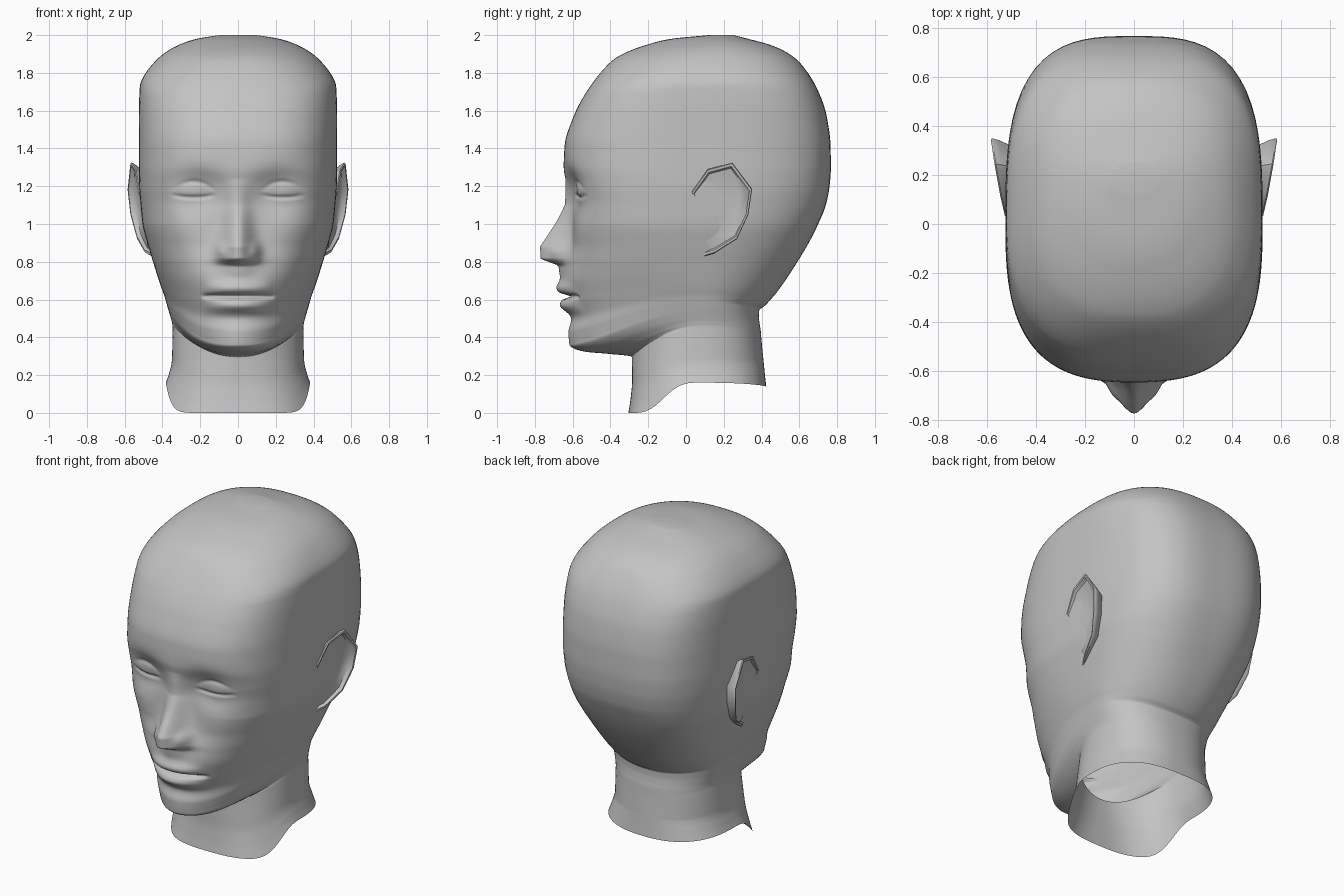
import bpy, bmesh, math

if "Cube" in bpy.data.objects:
    bpy.data.objects.remove(bpy.data.objects["Cube"])

COLS, SUB = 128, 12

# Cranium and face rings: height, front y, half width, back y
UPPER = [(2.0, .12, .10, .25), (1.98, -.08, .22, .33), (1.945, -.22, .32, .455),
         (1.88, -.37, .42, .575), (1.725, -.51, .52, .69), (1.57, -.595, .525, .745),
         (1.42, -.642, .525, .765), (1.3, -.648, .525, .767), (1.2, -.632, .523, .76),
         (1.1, -.608, .515, .74), (1.0, -.598, .505, .70), (.9, -.605, .48, .65),
         (.8, -.635, .45, .59)]
# Jaw and neck rings, tilted: front y, front z, half width, side z, back y, back z
LOWER = [(-.655, .70, .425, .72, .525, .70), (-.64, .60, .405, .66, .47, .625),
         (-.607, .50, .39, .62, .42, .57), (-.622, .43, .38, .585, .387, .54),
         (-.617, .36, .37, .55, .386, .51), (-.54, .325, .358, .51, .39, .47),
         (-.405, .312, .35, .48, .395, .44), (-.287, .295, .346, .45, .40, .38),
         (-.285, .175, .35, .28, .412, .26), (-.293, .08, .365, .21, .418, .20),
         (-.305, 0, .382, .16, .425, .14)]
# Section shape by side height: centre y, front and back squareness, tilt power
SHAPE = [(2.0, .18, 2.1, 2.1, 3), (1.88, .10, 2.4, 2.6, 3), (1.7, .03, 2.8, 3.1, 3),
         (1.3, 0, 2.8, 3.1, 3), (1.0, 0, 2.75, 2.9, 3), (.8, .02, 2.4, 2.6, 3),
         (.66, .07, 2.1, 2.3, 3), (.56, .08, 1.85, 2.3, 3), (.48, .08, 1.85, 2.3, 2.5),
         (.45, .08, 2.1, 2.3, 2), (.28, .07, 2.4, 2.3, 4), (.16, .06, 2.8, 2.6, 14)]
# Nose by height: projection, half width
NOSE = [(1.24, 0, .055), (1.1, .036, .06), (1.0, .095, .068), (.93, .138, .076),
        (.88, .165, .084), (.815, .138, .09), (.797, .085, .09), (.78, .035, .085),
        (.72, .012, .06), (.66, 0, .06)]


def lookup(table, z):
    """Linear interpolation in a table sorted by falling height."""
    if z >= table[0][0]:
        return table[0][1:]
    for a, b in zip(table, table[1:]):
        if z >= b[0]:
            t = (a[0] - z) / (a[0] - b[0])
            return [p + (q - p) * t for p, q in zip(a[1:], b[1:])]
    return table[-1][1:]


def smooth_rows(rows, sub):
    """Monotone cubic interpolation through the key rings."""
    def slope(i, k):
        if i == 0 or i == len(rows) - 1:
            j = min(i, len(rows) - 2)
            return rows[j + 1][k] - rows[j][k]
        a, b = rows[i][k] - rows[i - 1][k], rows[i + 1][k] - rows[i][k]
        return 2 * a * b / (a + b) if a * b > 0 else 0
    out = []
    for i in range(len(rows) - 1):
        for j in range(sub):
            t = j / sub
            out.append([(2*t**3 - 3*t*t + 1) * rows[i][k] + (t**3 - 2*t*t + t) * slope(i, k)
                        + (3*t*t - 2*t**3) * rows[i + 1][k] + (t**3 - t*t) * slope(i + 1, k)
                        for k in range(len(rows[0]))])
    return out + [list(rows[-1])]


def bump(x, z, cx, cz, sx, sz):
    return math.exp(-((x - cx) / sx) ** 2 - ((z - cz) / sz) ** 2)


def features(x, z):
    """Forward displacement of the face at a point of the front."""
    x = abs(x)
    if z > 1.6 or z < .42:
        return 0
    # nose and nostril wings
    amount, width = lookup(NOSE, z)
    d = amount * math.exp(-(x / width) ** 2.1)
    d += .03 * bump(x, z, .09, .855, .03, .04)
    # eye socket, eyeball and cheekbone
    d -= .075 * bump(x, z, .215, 1.175, .125, .095)
    d += .048 * bump(x, z, .235, 1.17, .095, .062)
    d += .018 * bump(x, z, .3, .97, .13, .14)
    # closed lid line and lid crease
    e = 1 - ((x - .235) / .115) ** 2
    if e > 0:
        d -= .014 * e ** .5 * math.exp(-((z - 1.155 + .015 * e) / .009) ** 2)
        d -= .008 * e ** .5 * math.exp(-((z - 1.175 - .05 * e) / .011) ** 2)
    # lips and mouth line
    m = 1 - (x / .19) ** 2
    if m > 0:
        d += .034 * m * math.exp(-((z - .658) / .034) ** 2)
        d += .038 * m * math.exp(-((z - .565) / .036) ** 2)
        d -= .048 * m ** .5 * math.exp(-((z - .617) / .011) ** 2)
    return d


def make_object(name, bm, mat):
    me = bpy.data.meshes.new(name)
    bm.to_mesh(me)
    bm.free()
    me.materials.append(mat)
    ob = bpy.data.objects.new(name, me)
    bpy.context.collection.objects.link(ob)
    return ob


def bridge(bm, rings):
    for a, b in zip(rings, rings[1:]):
        for j in range(len(a)):
            k = (j + 1) % len(a)
            bm.faces.new((a[j], b[j], b[k], a[k]))


grey = bpy.data.materials.new("plain grey")
grey.diffuse_color = (.55, .55, .55, 1)
grey.use_nodes = True
grey.node_tree.nodes["Principled BSDF"].inputs["Base Color"].default_value = grey.diffuse_color

# Head and neck: one lofted skin, open at the bottom
keys = [(yf, z, w, z, yb, z) for z, yf, w, yb in UPPER] + LOWER
bm = bmesh.new()
rings = []
for yf, zf, w, zs, yb, zb in smooth_rows(keys, SUB):
    ys, nf, nb, p = lookup(SHAPE, zs)
    ring = []
    for j in range(COLS):
        th = 2 * math.pi * j / COLS
        phi = th - .55 * math.sin(th)      # denser columns on the face
        s, c = math.sin(phi), math.cos(phi)
        front = c > 0
        n = nf if front else nb
        r = (abs(s) ** n + abs(c) ** n) ** (-1 / n)
        x = w * s * r
        y = ys - c * r * ((ys - yf) if front else (yb - ys))
        zend, power = (zf, p) if front else (zb, 2)
        z = zend + (zs - zend) * min(1, abs(s * r)) ** power
        if front:
            y -= features(x, z) * min(1, c * 2)
        ring.append(bm.verts.new((x, y, z)))
    rings.append(ring)
bridge(bm, rings)
top = bm.verts.new((0, .185, 2.0))
for j in range(COLS):
    bm.faces.new((top, rings[0][j], rings[0][(j + 1) % COLS]))
for f in bm.faces:
    f.smooth = True
make_object("head_and_neck", bm, grey)

# Ears: thin flared shells with a rim and a hollow bowl
OUTLINE = [(.03, 1.17), (.115, 1.29), (.245, 1.325), (.35, 1.185), (.33, 1.05),
           (.27, .92), (.15, .845), (.05, .815), (.075, .94), (.07, 1.07)]
WIDTHS = [(z, w) for z, _, w, _ in UPPER]
CY, CZ = .18, 1.08
# Ring scale, share of the flare, offset from the skull
BANDS = [(.76, 0, -.04), (.95, .7, -.012), (1, 1, 0), (.98, 1, .006), (.92, 1, .004),
         (.88, .75, -.008), (.62, .15, -.004), (.2, .05, -.002)]
for side, name in ((1, "left_ear"), (-1, "right_ear")):
    bm = bmesh.new()
    rings = []
    for scale, flare, off in BANDS:
        ring = []
        for oy, oz in OUTLINE:
            y, z = CY + (oy - CY) * scale, CZ + (oz - CZ) * scale
            # the front edge sinks into the cheek
            sink = .03 if oy < .1 and oz < 1.1 and scale > .7 else 0
            x = lookup(WIDTHS, z)[0] + .18 * flare * max(0, y - .03) + off - sink
            ring.append(bm.verts.new((side * x, y, z)))
        rings.append(ring)
    bridge(bm, rings)
    bm.faces.new(rings[-1])
    bmesh.ops.recalc_face_normals(bm, faces=bm.faces)
    # the bowl floor faces away from the skull
    bm.faces.ensure_lookup_table()
    if bm.faces[-1].normal.x * side < 0:
        bmesh.ops.reverse_faces(bm, faces=bm.faces)
    ob = make_object(name, bm, grey)
    bpy.ops.object.select_all(action='DESELECT')
    ob.select_set(True)
    bpy.context.view_layer.objects.active = ob
    bpy.ops.object.shade_smooth_by_angle(angle=math.radians(45))
